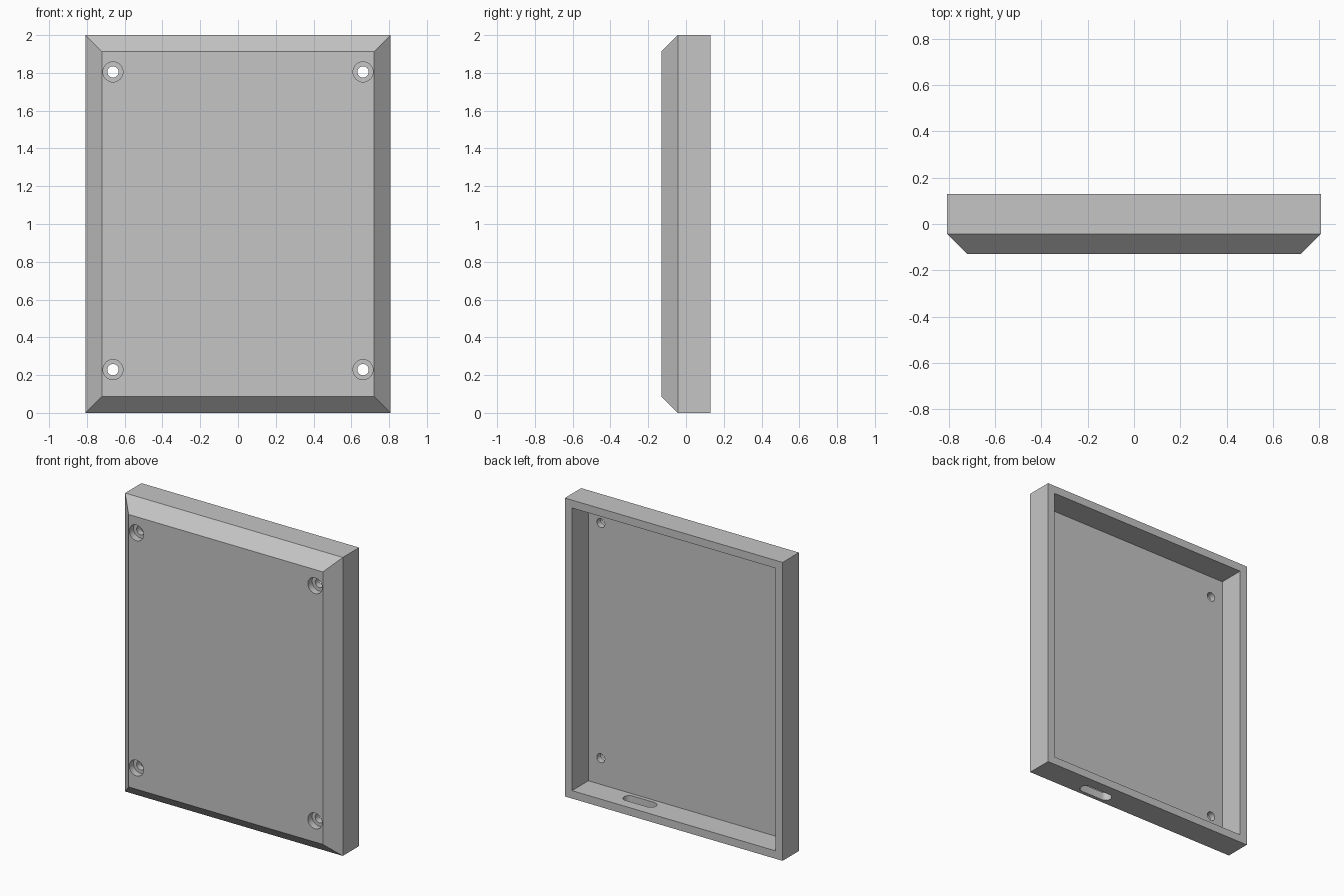
import bpy, bmesh, math

if "Cube" in bpy.data.objects:
    bpy.data.objects.remove(bpy.data.objects["Cube"], do_unlink=True)

HALF_W, HALF_H, HALF_D = 0.807, 1.0, 0.13
BEVEL, WALL = 0.087, 0.053
FLOOR_Y = -0.043           # inner face of the front panel
HOLE_X, HOLE_Z = 0.662, 0.788
SLOT_X, SLOT_Y = 0.327, 0.02

grey = bpy.data.materials.new("plain grey")
grey.use_nodes = True
grey.diffuse_color = (0.56, 0.56, 0.56, 1)
grey.node_tree.nodes["Principled BSDF"].inputs["Base Color"].default_value = grey.diffuse_color


def loft(name, rings):
    """Closed solid from a sequence of matching point rings, capped at both ends."""
    bm = bmesh.new()
    loops = [[bm.verts.new(p) for p in ring] for ring in rings]
    for a, b in zip(loops, loops[1:]):
        for i in range(len(a)):
            j = (i + 1) % len(a)
            bm.faces.new((a[i], a[j], b[j], b[i]))
    bm.faces.new(loops[0][::-1])
    bm.faces.new(loops[-1])
    bmesh.ops.recalc_face_normals(bm, faces=bm.faces)
    mesh = bpy.data.meshes.new(name)
    bm.to_mesh(mesh)
    bm.free()
    mesh.materials.append(grey)
    obj = bpy.data.objects.new(name, mesh)
    bpy.context.collection.objects.link(obj)
    return obj


def rectangle(inset, y):
    w, h = HALF_W - inset, HALF_H - inset
    return [(sx * w, y, 1 + sz * h) for sx, sz in ((-1, -1), (1, -1), (1, 1), (-1, 1))]


def circle(x, y, z, r, n=32):
    angles = [math.tau * i / n for i in range(n)]
    return [(x + r * math.cos(a), y, z + r * math.sin(a)) for a in angles]


def stadium(z, straight, r, n=12):
    points = []
    for side, start in ((1, -math.pi / 2), (-1, math.pi / 2)):
        for i in range(n + 1):
            a = start + math.pi * i / n
            points.append((SLOT_X + side * straight + r * math.cos(a), SLOT_Y + r * math.sin(a), z))
    return points


# Bevelled tray, open at the back
case = loft("case", [
    rectangle(BEVEL, -HALF_D),
    rectangle(0, -HALF_D + BEVEL),
    rectangle(0, HALF_D),
    rectangle(WALL, HALF_D),
    rectangle(WALL, FLOOR_Y),
])

# Counterbored screw holes in the four corners
cutters = []
for sx in (-1, 1):
    for sz in (-1, 1):
        x, z = sx * HOLE_X, 1.017 + sz * HOLE_Z
        cutters.append(loft("screw_hole_cutter", [
            circle(x, -0.2, z, 0.053),
            circle(x, -0.085, z, 0.053),
            circle(x, -0.085, z, 0.03),
            circle(x, 0.0, z, 0.03),
        ]))

# Rounded cable slot through the bottom wall
cutters.append(loft("cable_slot_cutter", [stadium(z, 0.08, 0.038) for z in (-0.1, 0.1)]))

bpy.context.view_layer.objects.active = case
for cutter in cutters:
    cutter.hide_render = True
    mod = case.modifiers.new("cut", 'BOOLEAN')
    mod.operation = 'DIFFERENCE'
    mod.solver = 'EXACT'
    mod.object = cutter
    bpy.ops.object.modifier_apply(modifier=mod.name)
    bpy.data.objects.remove(cutter, do_unlink=True)

# Smooth hole walls, sharp edges elsewhere
bpy.ops.object.select_all(action='DESELECT')
case.select_set(True)
bpy.ops.object.shade_smooth_by_angle(angle=math.radians(30))
